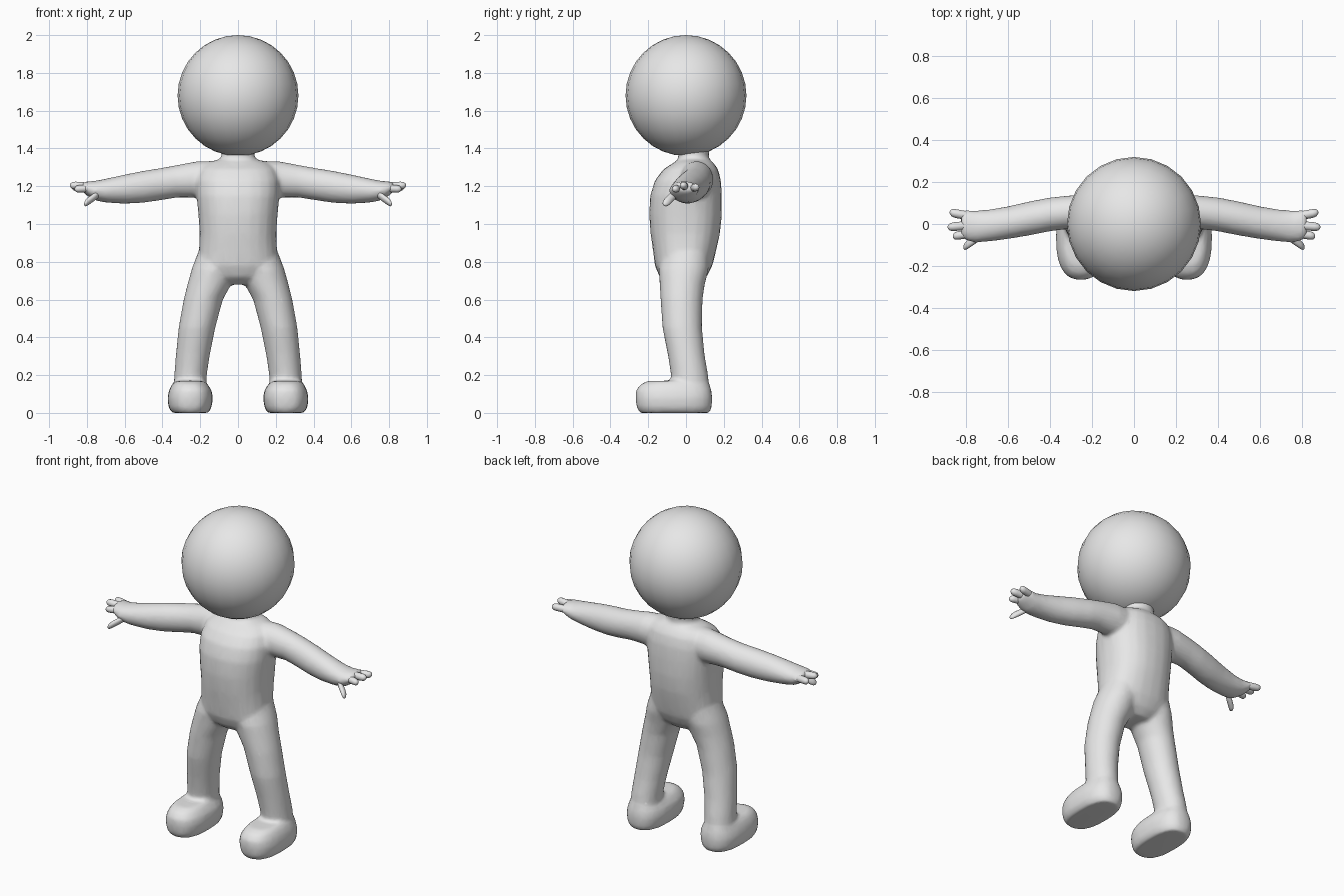
import bpy, bmesh, math
from mathutils import Vector

skin = bpy.data.materials.new("plain grey")
skin.diffuse_color = (0.8, 0.8, 0.8, 1)


def loft(bm, sections, axis, side=1, n=24, power=2.0):
    """Closed tube; section = (position, a_min, a_max, b_min, b_max).
    axis 'z': a is x, b is y.  axis 'x': a is y, b is z."""
    rings = []
    for p, a0, a1, b0, b1 in sections:
        ring = []
        for i in range(n):
            t = 2 * math.pi * i / n
            c, s = math.cos(t), math.sin(t)
            a = (a0 + a1) / 2 + (a1 - a0) / 2 * math.copysign(abs(c) ** (2 / power), c)
            b = (b0 + b1) / 2 + (b1 - b0) / 2 * math.copysign(abs(s) ** (2 / power), s)
            co = (a, b, p) if axis == 'z' else (p, a, b)
            ring.append(bm.verts.new((co[0] * side, co[1], co[2])))
        rings.append(ring)
    for r, q in zip(rings, rings[1:]):
        for i in range(n):
            j = (i + 1) % n
            bm.faces.new((r[i], r[j], q[j], q[i]))
    bm.faces.new(rings[0])
    bm.faces.new(rings[-1])


def finish(bm, name):
    bmesh.ops.recalc_face_normals(bm, faces=bm.faces)
    for f in bm.faces:
        f.smooth = True
    me = bpy.data.meshes.new(name)
    bm.to_mesh(me)
    bm.free()
    me.materials.append(skin)
    ob = bpy.data.objects.new(name, me)
    bpy.context.collection.objects.link(ob)
    return ob


# head
bm = bmesh.new()
bmesh.ops.create_uvsphere(bm, u_segments=24, v_segments=16, radius=0.32)
bmesh.ops.translate(bm, verts=bm.verts, vec=(0, 0, 1.68))
finish(bm, "head")

# torso and neck
bm = bmesh.new()
loft(bm, [(0.68, -.08, .08, -.09, .07),
          (0.72, -.17, .17, -.14, .11),
          (0.78, -.21, .21, -.165, .14),
          (0.86, -.207, .207, -.175, .16),
          (0.95, -.203, .203, -.188, .18),
          (1.05, -.21, .21, -.195, .19),
          (1.15, -.22, .22, -.19, .19),
          (1.23, -.22, .22, -.165, .185),
          (1.29, -.20, .20, -.12, .17),
          (1.325, -.16, .16, -.065, .145),
          (1.34, -.11, .11, -.04, .125)], 'z', power=2.3)
loft(bm, [(1.25, -.12, .12, -.06, .14),
          (1.33, -.10, .10, -.045, .125),
          (1.37, -.085, .085, -.04, .12),
          (1.42, -.10, .10, -.05, .13)], 'z')

for side in (1, -1):
    # leg
    loft(bm, [(0.10, .17, .34, -.07, .125),
              (0.20, .165, .338, -.08, .118),
              (0.30, .15, .33, -.095, .10),
              (0.45, .12, .315, -.125, .085),
              (0.60, .08, .288, -.135, .088),
              (0.68, .035, .268, -.14, .10),
              (0.76, .01, .246, -.145, .12),
              (0.85, .01, .212, -.12, .12)], 'z', side)
    # foot with flat sole
    loft(bm, [(0.0, .155, .35, -.245, .125),
              (0.03, .14, .368, -.262, .137),
              (0.08, .132, .374, -.268, .14),
              (0.12, .14, .365, -.265, .135),
              (0.152, .16, .35, -.24, .125),
              (0.17, .18, .33, -.20, .11)], 'z', side, power=2.5)
    # arm and palm
    loft(bm, [(0.10, -.05, .14, 1.13, 1.335),
              (0.22, -.03, .145, 1.14, 1.332),
              (0.32, -.025, .135, 1.14, 1.313),
              (0.40, -.035, .127, 1.127, 1.298),
              (0.50, -.055, .108, 1.112, 1.282),
              (0.60, -.072, .085, 1.107, 1.262),
              (0.70, -.085, .068, 1.113, 1.24),
              (0.76, -.09, .065, 1.125, 1.228),
              (0.80, -.08, .068, 1.15, 1.226),
              (0.825, -.06, .06, 1.17, 1.22)], 'x', side)
body = finish(bm, "body")

# blend the limbs into the torso
m = body.modifiers.new("blend", 'REMESH')
m.mode = 'VOXEL'
m.voxel_size = 0.011
m.use_smooth_shade = True
m = body.modifiers.new("soften", 'SMOOTH')
m.factor = 0.5
m.iterations = 10
m = body.modifiers.new("simplify", 'DECIMATE')
m.ratio = 0.25

# fingers and thumb: (root, tip, radius)
digits = [((.77, .035, 1.19), (.88, .055, 1.195), .021),
          ((.77, -.005, 1.197), (.89, -.015, 1.205), .021),
          ((.77, -.045, 1.19), (.865, -.058, 1.185), .020),
          ((.73, -.055, 1.165), (.815, -.112, 1.105), .021)]
for side, label in ((1, "left"), (-1, "right")):
    bm = bmesh.new()
    for root, tip, r in digits:
        root, tip = Vector(root), Vector(tip)
        d = tip - root
        rows = []
        for f, k in ((0, .8), (.3, 1), (.75, 1), (.9, .85), (.97, .5), (1, .15)):
            c = root + d * f
            w = r * k
            rows.append((c.x, c.y - w, c.y + w, c.z - w, c.z + w))
        loft(bm, rows, 'x', side, n=12)
    finish(bm, label + "_fingers")
